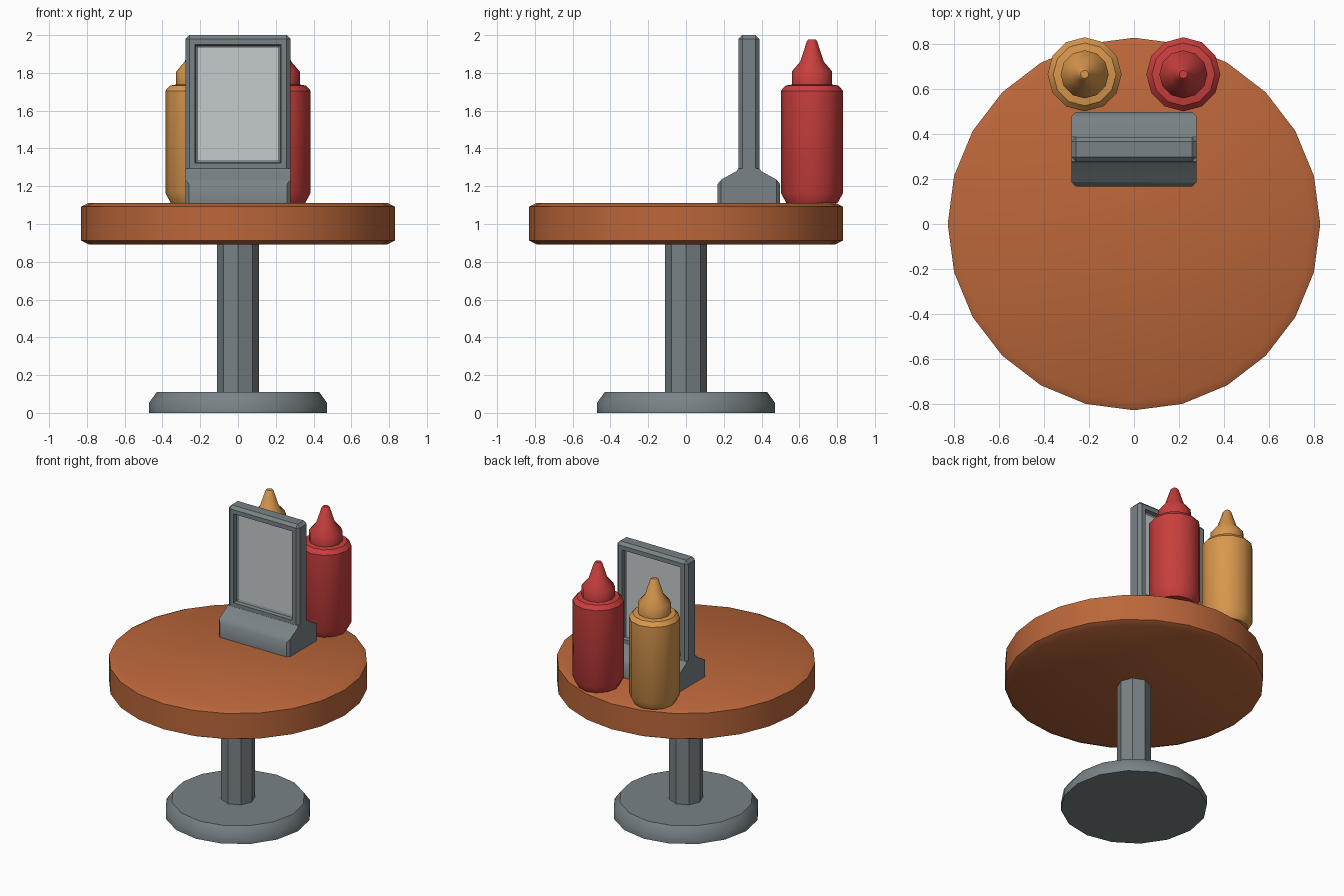
import bpy, bmesh, math

if "Cube" in bpy.data.objects:
    bpy.data.objects.remove(bpy.data.objects["Cube"])

def material(name, rgb):
    m = bpy.data.materials.new(name)
    m.diffuse_color = (*rgb, 1)
    m.use_nodes = True
    m.node_tree.nodes["Principled BSDF"].inputs["Base Color"].default_value = m.diffuse_color
    return m

ORANGE = material("orange_brown", (0.50, 0.135, 0.042))
GREY = material("metal_grey", (0.190, 0.225, 0.240))
PANEL = material("pale_panel", (0.56, 0.60, 0.61))
RED = material("sauce_red", (0.58, 0.050, 0.047))
YELLOW = material("mustard", (0.69, 0.31, 0.075))

def finish(name, bm, mats, loc=(0, 0, 0), angle=40):
    bmesh.ops.recalc_face_normals(bm, faces=bm.faces)
    me = bpy.data.meshes.new(name)
    bm.to_mesh(me)
    bm.free()
    ob = bpy.data.objects.new(name, me)
    bpy.context.collection.objects.link(ob)
    ob.location = loc
    for m in mats:
        me.materials.append(m)
    bpy.ops.object.select_all(action='DESELECT')
    ob.select_set(True)
    bpy.context.view_layer.objects.active = ob
    bpy.ops.object.shade_smooth_by_angle(angle=math.radians(angle))
    return ob

def lathe(name, profile, sides, mat, loc=(0, 0, 0)):
    """Turn a list of (radius, z) into a closed solid."""
    bm = bmesh.new()
    rings = [[bm.verts.new((r * math.cos(2 * math.pi * i / sides),
                            r * math.sin(2 * math.pi * i / sides), z))
              for i in range(sides)] for r, z in profile]
    for a, b in zip(rings, rings[1:]):
        for i in range(sides):
            j = (i + 1) % sides
            bm.faces.new((a[i], a[j], b[j], b[i]))
    bm.faces.new(rings[0][::-1])
    bm.faces.new(rings[-1])
    return finish(name, bm, [mat], loc)

# Table
lathe("table_top", [(0.79, 0.892), (0.83, 0.912), (0.83, 1.092), (0.79, 1.112)], 24, ORANGE)
lathe("table_column", [(0.11, 0.10), (0.11, 0.90)], 8, GREY)
lathe("table_foot", [(0.47, 0), (0.47, 0.055), (0.43, 0.11)], 16, GREY)

# Sauce bottles
bottle = [(0.135, 0), (0.165, 0.055), (0.165, 0.595), (0.14, 0.623), (0.107, 0.628),
          (0.107, 0.697), (0.062, 0.75), (0.027, 0.858), (0.018, 0.868)]
for name, x, mat in (("red_bottle", 0.22, RED), ("yellow_bottle", -0.22, YELLOW)):
    lathe(name, bottle, 12, mat, (x, 0.667, 1.11))

# Holder base: side profile extruded across x, ends chamfered
bm = bmesh.new()
half = [(0.165, 1.11), (0.165, 1.212), (0.145, 1.236), (0.065, 1.28), (0.055, 1.295)]
outline = [(0.333 + d, z) for d, z in half] + [(0.333 - d, z) for d, z in reversed(half)]
ends = []
for x in (-0.278, 0.278):
    ends.append(bm.faces.new([bm.verts.new((x, y, z)) for y, z in outline]))
a, b = (list(f.verts) for f in ends)
for i in range(len(a)):
    j = (i + 1) % len(a)
    bm.faces.new((a[i], a[j], b[j], b[i]))
upright = [e for e in bm.edges if abs(e.verts[0].co.x - e.verts[1].co.x) < 1e-5
           and max(v.co.z for v in e.verts) < 1.22 and min(v.co.z for v in e.verts) < 1.12
           and abs(e.verts[0].co.y - e.verts[1].co.y) < 1e-5]
bmesh.ops.recalc_face_normals(bm, faces=bm.faces)
bmesh.ops.bevel(bm, geom=upright, offset=0.018, segments=1, affect='EDGES')
finish("holder_base", bm, [GREY])

# Holder frame: chamfered slab, both large faces inset around a pale panel
bm = bmesh.new()
bmesh.ops.create_cube(bm, size=1)
for v in bm.verts:
    v.co.x *= 0.556
    v.co.y = 0.333 + v.co.y * 0.11
    v.co.z = 1.636 + v.co.z * 0.728
bmesh.ops.bevel(bm, geom=list(bm.edges), offset=0.02, segments=1, affect='EDGES')
bm.normal_update()
for f in [f for f in bm.faces if abs(f.normal.y) > 0.99]:
    bmesh.ops.inset_individual(bm, faces=[f], thickness=0.042)
    bmesh.ops.inset_individual(bm, faces=[f], thickness=0.006, depth=-0.025)
    bmesh.ops.inset_individual(bm, faces=[f], thickness=0.018, depth=-0.008)
    f.material_index = 1
finish("holder_frame", bm, [GREY, PANEL], angle=30)
